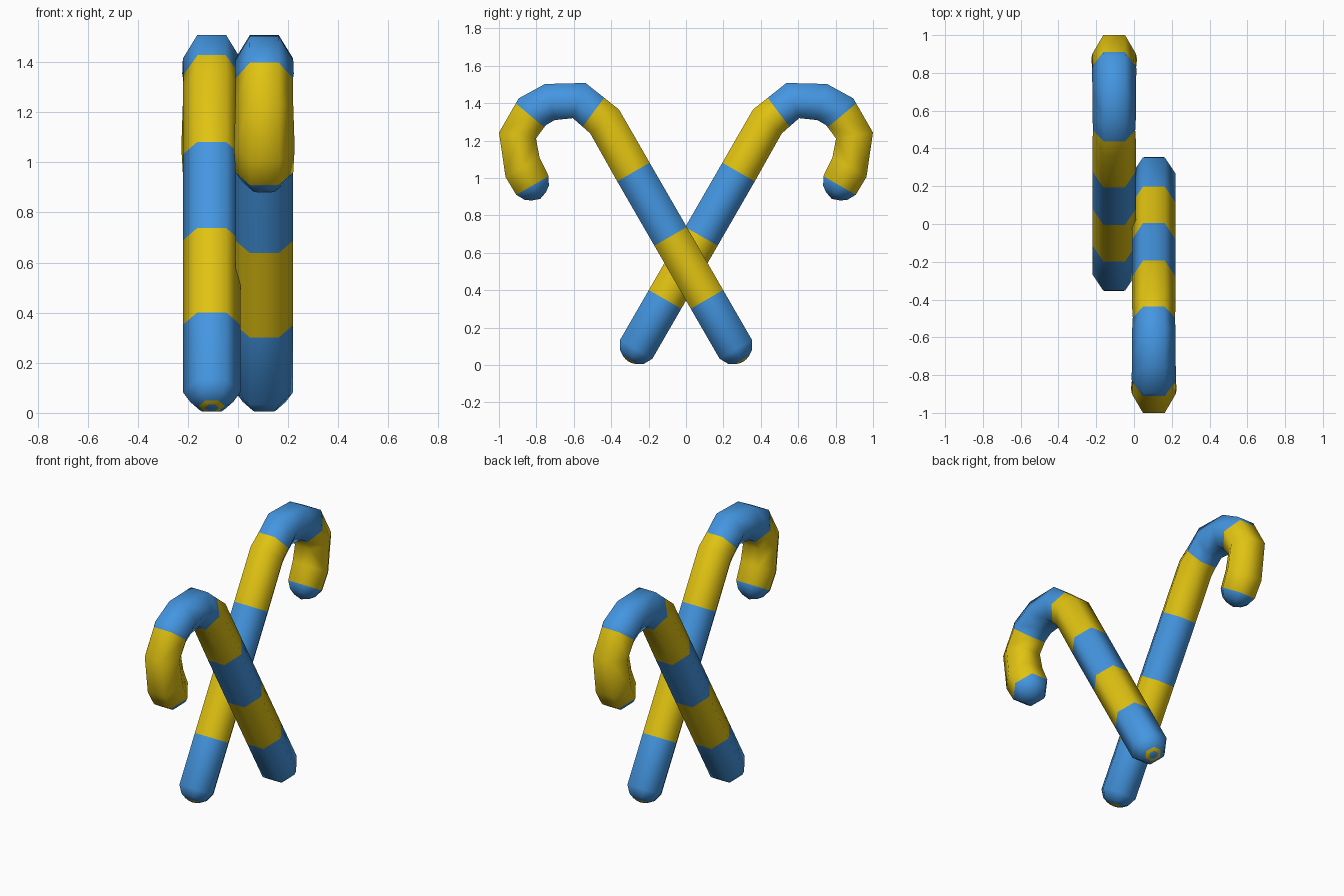
import bpy, bmesh, math
from mathutils import Vector

if "Cube" in bpy.data.objects:
    bpy.data.objects.remove(bpy.data.objects["Cube"])

def material(name, rgb):
    m = bpy.data.materials.new(name)
    m.diffuse_color = (*rgb, 1)
    m.use_nodes = True
    m.node_tree.nodes["Principled BSDF"].inputs["Base Color"].default_value = m.diffuse_color
    return m

BLUE, YELLOW = 0, 1
mats = [material("candy blue", (0.058, 0.305, 0.753)),
        material("candy yellow", (0.75, 0.545, 0.006))]

H = 0.1                                   # half thickness across the hexagon flats
AXIS = Vector((math.sin(math.radians(30)), math.cos(math.radians(30))))
CROSS = Vector((0, 0.545))                # where the two canes cross, in (y, z)

def ring(c, n, h=H):
    """Ring = centre and outward half-thickness vector, both in (y, z)."""
    return Vector(c), Vector(n).normalized() * h

def shaft(s, h=H):
    return ring(CROSS + AXIS * s, (-AXIS.y, AXIS.x), h)

def tip(s, h=H):
    return ring(Vector((0.821, 0.96)) - AXIS * s, (AXIS.y, -AXIS.x), h)

def between(a, b, f):
    return a[0].lerp(b[0], f), a[1].lerp(b[1], f)

# bends of the hook
b1 = ring((0.435, 1.302), (-0.77, 0.64))
b2 = ring((0.571, 1.414), (-0.34, 0.94))
b3 = ring((0.728, 1.406), (0.26, 0.966))
b4 = ring((0.822, 1.354), (0.707, 0.707), 0.102)
b5 = ring((0.901, 1.227), (0.985, 0.16))
b6 = ring((0.874, 1.058), (0.87, -0.5), 0.105)

# each ring with the colour of the band that follows it, from foot to hook tip
bands = [
    (shaft(-0.606, 0.025), YELLOW), (shaft(-0.598, 0.045), BLUE),
    (shaft(-0.578, 0.075), BLUE), (shaft(-0.533), BLUE),
    (shaft(-0.224), YELLOW), (shaft(0.165), BLUE), (shaft(0.562), YELLOW),
    (b1, YELLOW), (between(b1, b2, 0.44), BLUE), (b2, BLUE), (b3, BLUE), (b4, BLUE),
    (between(b4, b5, 0.15), YELLOW), (b5, YELLOW), (b6, YELLOW),
    (tip(0), BLUE), (tip(0.045, 0.075), BLUE), (tip(0.067, 0.045), BLUE),
]

def cane(name, x, side):
    bm = bmesh.new()
    rings = []
    for (c, n), _ in bands:
        loop = []
        for i in range(6):                # hexagon with corners pointing along x
            a = math.radians(60 * i)
            r = 1 / math.cos(math.radians(30))
            p = c + n * math.sin(a) * r
            loop.append(bm.verts.new((x + n.length * math.cos(a) * r, side * p.x, p.y)))
        rings.append(loop)
    # striped tube
    for k in range(len(rings) - 1):
        for i in range(6):
            j = (i + 1) % 6
            f = bm.faces.new((rings[k][i], rings[k][j], rings[k + 1][j], rings[k + 1][i]))
            f.material_index = bands[k][1]
    # rounded ends close on a point
    for loop, p in ((rings[0], shaft(-0.61)[0]), (rings[-1], tip(0.083)[0])):
        pole = bm.verts.new((x, side * p.x, p.y))
        for i in range(6):
            bm.faces.new((loop[i], loop[(i + 1) % 6], pole)).material_index = BLUE
    bmesh.ops.recalc_face_normals(bm, faces=bm.faces)
    for f in bm.faces:
        f.smooth = True
    me = bpy.data.meshes.new(name)
    bm.to_mesh(me)
    bm.free()
    for m in mats:
        me.materials.append(m)
    bpy.context.collection.objects.link(bpy.data.objects.new(name, me))

cane("cane_left", -0.105, 1)
cane("cane_right", 0.105, -1)
